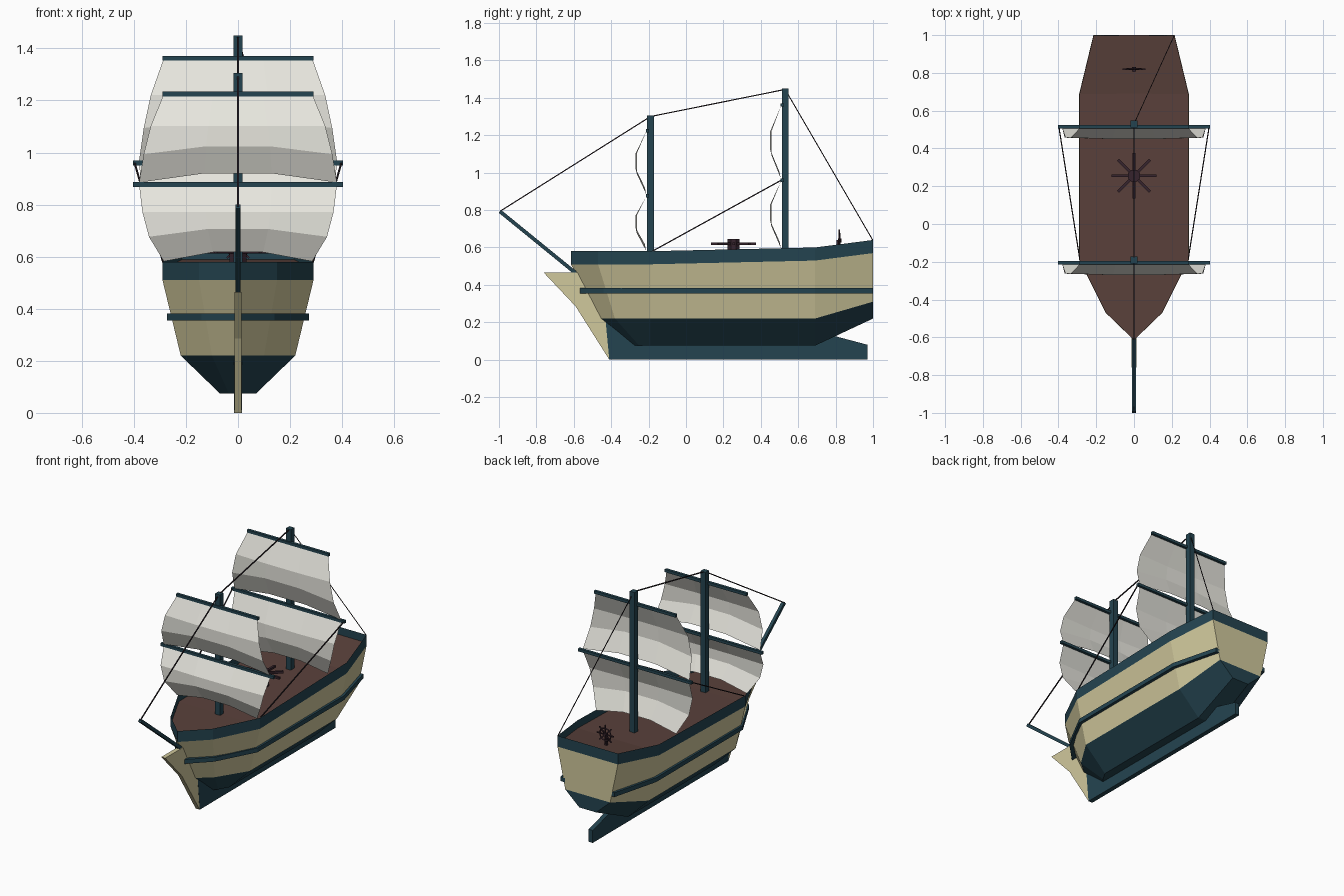
import bpy, bmesh, math
from mathutils import Vector

if "Cube" in bpy.data.objects:
    bpy.data.objects.remove(bpy.data.objects["Cube"])


def material(name, rgb):
    m = bpy.data.materials.new(name)
    lin = [((c / 255 + 0.055) / 1.055) ** 2.4 for c in rgb]
    m.diffuse_color = (*lin, 1)
    m.use_nodes = True
    m.node_tree.nodes["Principled BSDF"].inputs["Base Color"].default_value = m.diffuse_color
    return m


TEAL = material("dark_teal", (36, 68, 80))
CREAM = material("cream_wood", (208, 200, 156))
DECK = material("deck_brown", (90, 65, 59))
SAIL = material("sail_white", (231, 230, 222))
FITTING = material("dark_fittings", (54, 36, 45))
ROPE = material("rope_dark", (38, 30, 36))


def make(name, verts, faces, *mats, mirror=False):
    me = bpy.data.meshes.new(name)
    me.from_pydata([tuple(v) for v in verts], [], faces)
    for m in mats:
        me.materials.append(m)
    bm = bmesh.new()
    bm.from_mesh(me)
    bmesh.ops.recalc_face_normals(bm, faces=bm.faces)
    bm.to_mesh(me)
    bm.free()
    ob = bpy.data.objects.new(name, me)
    bpy.context.collection.objects.link(ob)
    if mirror:
        ob.modifiers.new("mirror", 'MIRROR').merge_threshold = 0.0005
    return ob


def beam(name, a, b, width, mat, sides=4):
    """Straight prism from a to b; width is the distance across the flats."""
    a, b = Vector(a), Vector(b)
    d = (b - a).normalized()
    u = d.cross(Vector((0, 0, 1)))
    u = u.normalized() if u.length > 0.01 else Vector((1, 0, 0))
    w = d.cross(u)
    r = width / 2 / math.cos(math.pi / sides)
    ring = [(u * math.cos(t) + w * math.sin(t)) * r
            for t in ((i + 0.5) * 2 * math.pi / sides for i in range(sides))]
    n = sides
    faces = [(i, (i + 1) % n, n + (i + 1) % n, n + i) for i in range(n)]
    faces += [tuple(range(n)), tuple(range(n, 2 * n))]
    return make(name, [a + p for p in ring] + [b + p for p in ring], faces, mat)


def plate(name, outline, thick, mat):
    """Side profile (y, z) extruded across x."""
    n = len(outline)
    verts = [(s * thick / 2, y, z) for s in (-1, 1) for y, z in outline]
    faces = [(i, (i + 1) % n, n + (i + 1) % n, n + i) for i in range(n)]
    faces += [tuple(range(n)), tuple(range(n, 2 * n))]
    return make(name, verts, faces, mat)


# hull half: rows from rail down to keel line, five stations bow to stern
plan = [(0, -.615), (.15, -.47), (.29, -.19), (.29, .69), (.215, 1.0)]
rail_z = [.58, .58, .58, .60, .64]
rail = [(x, y, z) for (x, y), z in zip(plan, rail_z)]
sheer = [(x, y, z - .07) for x, y, z in rail]
chine = [(0, -.465, .22), (.10, -.38, .22), (.22, -.19, .22), (.22, .69, .22), (.16, 1.0, .31)]
floor = [(0, -.29, .075), (.035, -.25, .075), (.07, -.19, .075), (.07, .69, .075), (.06, 1.0, .22)]
keel_line = [(0, y, z) for x, y, z in floor]
rows = [rail, sheer, chine, floor, keel_line]
verts = [p for row in rows for p in row]
faces, slots = [], []
for r in range(4):
    for i in range(4):
        a = r * 5 + i
        quad = (a, a + 1, a + 6, a + 5)
        faces.append((a, a + 1, a + 6) if r == 3 and i == 0 else quad)
        slots.append(1 if r == 1 else 0)
# transom strips
verts += [(0, 1.0, z) for z in (.64, .57, .31)]
faces += [(4, 25, 26, 9), (9, 26, 27, 14), (14, 27, 24, 19)]
slots += [0, 1, 0]
hull = make("hull", verts, faces, TEAL, CREAM, mirror=True)
for p, s in zip(hull.data.polygons, slots):
    p.material_index = s

# deck, just above the foot of the bulwark
dv = [(x * .995, y * .998, z - .05) for x, y, z in rail] + [(0, y, z - .05) for x, y, z in rail[1:]]
make("deck", dv, [(0, 1, 5), (1, 2, 6, 5), (2, 3, 7, 6), (3, 4, 8, 7)], DECK, mirror=True)

# rubbing strake along each side
outer = [(0, -.58), (.14, -.44), (.272, -.19), (.272, .69), (.192, 1.0)]
inner = [(0, -.52), (.11, -.41), (.24, -.19), (.24, .69), (.16, 1.0)]
sv = [(x, y, z) for z in (.354, .382) for line in (outer, inner) for x, y in line]
sf = []
for i in range(4):
    for a, b in ((0, 5), (5, 15), (15, 10), (10, 0)):
        sf.append((a + i, a + i + 1, b + i + 1, b + i))
sf.append((4, 9, 19, 14))
make("side_strake", sv, sf, TEAL, mirror=True)

# keel, stem and bowsprit
plate("keel", [(-.41, 0), (.97, 0), (.97, .08), (.80, .125), (.66, .15), (-.30, .21), (-.43, .21)], .03, TEAL)
plate("stem", [(-.76, .465), (-.59, .285), (-.41, 0), (-.405, .05), (-.425, .21), (-.54, .465)], .028, CREAM)
beam("bowsprit", (0, -.58, .455), (0, -.995, .793), .02, TEAL)


def sail(name, y, top, bottom, widths):
    """Billowed sheet of 3 x 3 panels with a raised foot."""
    v = []
    for t, w, bulge, arc in zip((0, .36, .68, 1), widths, (0, .06, .06, .01), (0, 0, .03, .035)):
        for f in (-1, -.34, .34, 1):
            edge = abs(f) == 1
            v.append((f * w, y - bulge + (.007 if edge and t else 0),
                      top + (bottom - top) * t + (0 if edge else arc)))
    f = [(r * 4 + c, r * 4 + c + 1, r * 4 + c + 5, r * 4 + c + 4) for r in range(3) for c in range(3)]
    make(name, v, f, SAIL)


# masts with yards and two sails each
for label, y, top, upper, lower, foot in (("fore", -.19, 1.305, 1.225, .877, .582),
                                          ("main", .53, 1.45, 1.362, .96, .597)):
    beam(label + "_mast", (0, y, .5), (0, y, top), .036, TEAL)
    for part, z, half in (("upper", upper, .29), ("lower", lower, .403)):
        beam(f"{label}_{part}_yard", (-half, y - .016, z), (half, y - .016, z), .018, TEAL)
    sail(label + "_upper_sail", y - .02, upper, lower + .008, (.285, .335, .362, .38))
    sail(label + "_lower_sail", y - .02, lower, foot, (.38, .367, .342, .285))

# rigging
beam("forestay", (0, -.995, .793), (0, -.19, 1.3), .006, ROPE)
beam("mast_stay", (0, -.19, 1.3), (0, .53, 1.445), .006, ROPE)
beam("backstay", (0, .53, 1.445), (.213, .998, .64), .004, ROPE)
for s in (-1, 1):
    beam("yard_brace", (s * .397, .51, .96), (s * .288, -.18, .58), .006, ROPE)

# capstan
beam("capstan_drum", (0, .255, .53), (0, .255, .645), .064, FITTING, 8)
for i in range(4):
    t = i * math.pi / 4
    d = Vector((math.cos(t), math.sin(t), 0)) * .12
    c = Vector((0, .255, .62))
    beam("capstan_bar", c - d, c + d, .014, FITTING)

# steering wheel on its post
hub = Vector((0, .82, .637))
bpy.ops.mesh.primitive_torus_add(location=hub, rotation=(math.pi / 2, 0, 0), major_radius=.04,
                                 minor_radius=.005, major_segments=12, minor_segments=4)
bpy.context.object.name = "wheel_rim"
bpy.context.object.data.materials.append(FITTING)
for i in range(4):
    t = i * math.pi / 4
    d = Vector((math.cos(t), 0, math.sin(t))) * .06
    beam("wheel_spoke", hub - d, hub + d, .007, FITTING)
beam("wheel_hub", hub - Vector((0, .008, 0)), hub + Vector((0, .012, 0)), .02, FITTING, 8)
beam("wheel_post", (0, .812, .54), (0, .812, .64), .014, FITTING)
